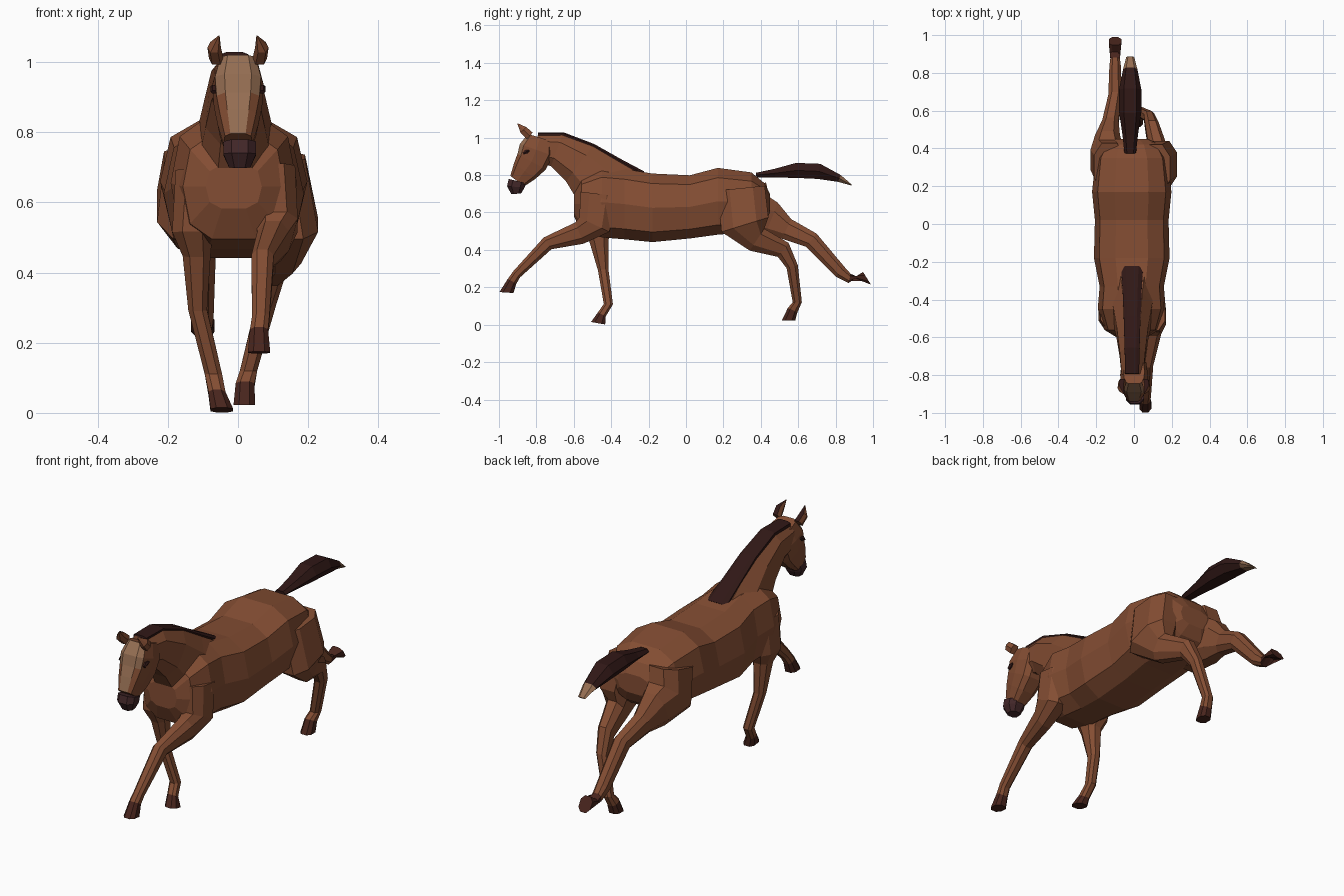
import bpy, bmesh
from math import sin, cos, pi, copysign, radians
from mathutils import Vector

if "Cube" in bpy.data.objects:
    bpy.data.objects.remove(bpy.data.objects["Cube"])


def material(name, rgb):
    m = bpy.data.materials.new(name)
    m.diffuse_color = (*rgb, 1)
    m.use_nodes = True
    m.node_tree.nodes["Principled BSDF"].inputs["Base Color"].default_value = m.diffuse_color
    return m


COAT = material("coat", (0.23, 0.075, 0.033))
DARK = material("dark_hair", (0.03, 0.009, 0.008))
HOOF = material("hoof", (0.065, 0.018, 0.012))
NOSE = material("nose", (0.055, 0.02, 0.022))
PALE = material("pale", (0.30, 0.155, 0.085))


def power(v, p):
    return copysign(abs(v) ** p, v)


def loft(name, rings, mats, n, p, pick):
    """Skin rings of (A, B, half_width, x); A and B are the ring's ends in the side view."""
    bm = bmesh.new()
    loops = []
    for a, b, w, x in rings:
        loop = []
        for k in range(n):
            t = (k + 0.5) * 2 * pi / n
            q = (a + b) / 2 + (a - b) / 2 * power(cos(t), p)
            loop.append(bm.verts.new((x + w * power(sin(t), p), q.x, q.y)))
        loops.append(loop)
    for i, (a, b) in enumerate(zip(loops, loops[1:])):
        for k in range(n):
            j = (k + 1) % n
            bm.faces.new((a[k], a[j], b[j], b[k])).material_index = int(pick(i, k))
    bm.faces.new(loops[0])
    bm.faces.new(loops[-1]).material_index = int(pick(len(rings) - 1, 0))
    bmesh.ops.recalc_face_normals(bm, faces=bm.faces)
    me = bpy.data.meshes.new(name)
    bm.to_mesh(me)
    bm.free()
    for m in mats:
        me.materials.append(m)
    ob = bpy.data.objects.new(name, me)
    bpy.context.collection.objects.link(ob)
    return ob


def limb(name, path, mats, x=0, width=(.012, .55), top=1, bottom=1, sole=None,
         n=8, p=.8, pick=lambda i, k: False):
    """Sweep along points (y, z, radius[, x]), rings square to the path."""
    pts = [Vector(q[:2]) for q in path]
    rings = []
    for i, q in enumerate(path):
        d = (pts[min(i + 1, len(pts) - 1)] - pts[max(i - 1, 0)]).normalized()
        nrm = Vector((d.y, -d.x))
        if sole is not None and i == len(path) - 1:
            nrm = Vector((cos(radians(sole)), sin(radians(sole))))
        w = min(.15, width[0] + width[1] * q[2])
        rings.append((pts[i] + nrm * q[2] * top, pts[i] - nrm * q[2] * bottom,
                      w, q[3] if len(q) > 3 else x))
    return loft(name, rings, mats, n, p, pick)


# barrel, chest and rump: y, top, bottom, half width
BODY = [(-.60, .71, .58, .08), (-.56, .80, .49, .145), (-.45, .85, .46, .18),
        (-.33, .84, .45, .17), (-.18, .815, .435, .2), (.02, .805, .455, .195),
        (.17, .845, .475, .21), (.35, .82, .49, .19), (.42, .76, .54, .15),
        (.45, .70, .60, .09)]
loft("body", [(Vector((y, t)), Vector((y, b)), w, -.012) for y, t, b, w in BODY],
     [COAT], 10, .72, lambda i, k: False)

# neck, and the mane riding on its crest
NECK = [(-.39, .675, .21), (-.47, .768, .161), (-.57, .86, .126),
        (-.69, .933, .097), (-.80, .945, .08)]
limb("neck", NECK, [COAT], x=-.008, width=(.012, .62))
limb("mane", NECK, [DARK], x=-.01, width=(.025, .17), top=1.06, bottom=-.7, p=.6)

# head with a pale face stripe, wider on the forehead
limb("head", [(-.78, 1.0, .07), (-.80, .935, .096), (-.825, .872, .089),
              (-.862, .822, .073), (-.902, .768, .048)], [COAT, PALE],
     width=(.01, .66), n=10, p=.55,
     pick=lambda i, k: k == 9 or (i < 2 and k in (0, 8)))
limb("muzzle", [(-.902, .768, .05), (-.91, .737, .05), (-.908, .70, .028)],
     [NOSE], x=.005, width=(.01, .8))

# ears and eyes
for side, label in ((-1, "left"), (1, "right")):
    limb(label + "_ear", [(-.835, 1.01, .026, side * .062), (-.87, 1.042, .024, side * .068),
                          (-.9, 1.075, .002, side * .054)], [COAT, DARK],
         width=(0, .8), n=6, pick=lambda i, k: k == 5)
    limb(label + "_eye", [(-.87, .915, .006), (-.855, .925, .013), (-.838, .932, .004)],
         [DARK], x=side * .066, width=(.012, 0), n=6)

# tail with a pale tip
limb("tail", [(.375, .80, .014), (.475, .81, .026), (.59, .825, .045),
              (.71, .82, .046), (.82, .782, .022), (.885, .747, .003)],
     [DARK, PALE], x=-.02, width=(.018, .9), n=6, pick=lambda i, k: i >= 4)


def leg(name, path, sole):
    limb(name, path, [COAT, HOOF], sole=sole, pick=lambda i, k: i >= len(path) - 2)


# legs, each ending in a hoof with its sole pitched in degrees
leg("right_front_leg", [(-.47, .70, .1, .10), (-.49, .535, .095, .11), (-.57, .49, .065, .10),
                        (-.74, .435, .04, .07), (-.905, .27, .026, .065),
                        (-.93, .232, .028, .06), (-.96, .172, .04, .06)], 176)
leg("left_front_leg", [(-.46, .69, .1, -.115), (-.47, .515, .09, -.13), (-.465, .45, .055, -.118),
                       (-.443, .295, .03, -.115), (-.415, .11, .026, -.07),
                       (-.45, .055, .025, -.06), (-.47, .008, .041, -.046)], 170)
leg("right_hind_leg", [(.295, .73, .135, .11), (.315, .535, .14, .145), (.38, .455, .075, .13),
                       (.52, .40, .05, .095), (.568, .31, .033, .08), (.595, .12, .026, .03),
                       (.57, .078, .03, .02), (.548, .022, .038, .018)], 180)
leg("left_hind_leg", [(.305, .73, .135, -.13), (.34, .59, .15, -.142), (.455, .56, .105, -.14),
                      (.537, .512, .062, -.125), (.67, .452, .048, -.10),
                      (.825, .282, .037, -.10), (.875, .247, .027, -.10),
                      (.968, .248, .043, -.10)], 122)
